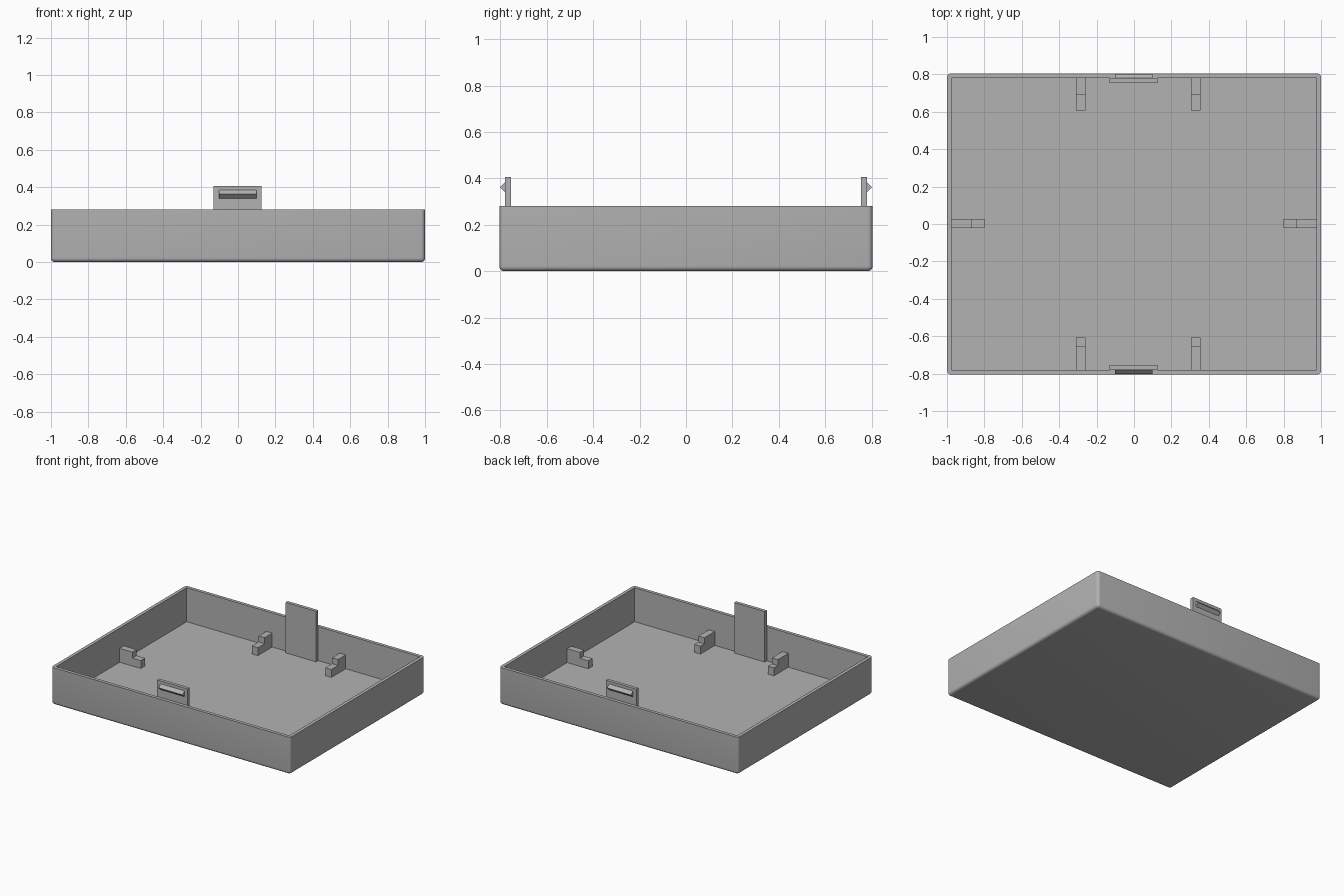
import bpy
import bmesh
from mathutils import Vector

default = bpy.data.objects.get("Cube")
if default:
    bpy.data.objects.remove(default, do_unlink=True)

HALF_X, HALF_Y, HEIGHT = 1.0, 0.805, 0.282
WALL, FLOOR = 0.025, 0.025
IN_X, IN_Y = HALF_X - WALL, HALF_Y - WALL
SINK = 0.004  # overlap that seats parts into the tray

grey = bpy.data.materials.new("light grey plastic")
grey.use_nodes = True
color = (0.45, 0.45, 0.45, 1)
grey.diffuse_color = color
grey.node_tree.nodes["Principled BSDF"].inputs["Base Color"].default_value = color


def add_object(name, bm):
    bmesh.ops.recalc_face_normals(bm, faces=bm.faces)
    mesh = bpy.data.meshes.new(name)
    bm.to_mesh(mesh)
    bm.free()
    mesh.materials.append(grey)
    obj = bpy.data.objects.new(name, mesh)
    bpy.context.collection.objects.link(obj)
    return obj


def box(lo, hi):
    bm = bmesh.new()
    bmesh.ops.create_cube(bm, size=1)
    lo, hi = Vector(lo), Vector(hi)
    for v in bm.verts:
        v.co = (lo + hi) / 2 + v.co * (hi - lo)
    return bm


def prism(name, profile, start, width, place):
    """Extrude a 2D profile sideways; place maps (side, out, z) to a point."""
    bm = bmesh.new()
    face = bm.faces.new([bm.verts.new(place(start, o, z)) for o, z in profile])
    moved = bmesh.ops.extrude_face_region(bm, geom=[face])["geom"]
    shift = place(start + width, 0, 0) - place(start, 0, 0)
    bmesh.ops.translate(bm, vec=shift,
                        verts=[g for g in moved if isinstance(g, bmesh.types.BMVert)])
    return add_object(name, bm)


# Tray: rounded below and at the upright corners, hollowed with a sharp cavity
bm = box((-HALF_X, -HALF_Y, 0), (HALF_X, HALF_Y, HEIGHT))
rounded = [e for e in bm.edges if min(v.co.z for v in e.verts) < 0.01]
bmesh.ops.bevel(bm, geom=rounded, offset=0.022, segments=5, profile=0.5,
                affect='EDGES')
tray = add_object("tray", bm)
cavity = add_object("cavity_cutter", box((-IN_X, -IN_Y, FLOOR), (IN_X, IN_Y, 1)))
cavity.hide_render = True
cut = tray.modifiers.new("hollow", 'BOOLEAN')
cut.operation, cut.solver, cut.object = 'DIFFERENCE', 'EXACT', cavity
bpy.context.view_layer.objects.active = tray
tray.select_set(True)
bpy.ops.object.modifier_apply(modifier=cut.name)
bpy.data.objects.remove(cavity, do_unlink=True)
bpy.ops.object.shade_smooth_by_angle(angle=0.6)


def support_profile(wall, step, tip):
    """Stepped rest: tall next to the wall, low at the inner end."""
    low, high = 0.085, 0.13
    base = FLOOR - SINK
    return [(wall + SINK, base), (wall + SINK, high), (step, high),
            (step, low), (tip, low), (tip, base)]


# Snap clips and stepped supports along the front and back walls
for side, label, step in ((-1, "front", 0.655), (1, "back", 0.69)):
    def along_x(s, o, z, side=side):
        return Vector((s, side * o, z))

    plate = [(IN_Y - WALL, FLOOR - SINK), (IN_Y, FLOOR - SINK),
             (IN_Y, 0.407), (IN_Y - WALL, 0.407)]
    prism(label + "_clip_plate", plate, -0.13, 0.255, along_x)
    catch = [(IN_Y - SINK, 0.341), (IN_Y, 0.341), (0.802, 0.363),
             (IN_Y, 0.385), (IN_Y - SINK, 0.385)]
    prism(label + "_clip_catch", catch, -0.102, 0.2, along_x)
    for start, hand in ((-0.31, "right"), (0.305, "left")):
        prism(f"{label}_{hand}_support", support_profile(IN_Y, step, 0.608),
              start, 0.05, along_x)

# Stepped supports on the two end walls
for side, label in ((-1, "right"), (1, "left")):
    def along_y(s, o, z, side=side):
        return Vector((side * o, s, z))

    prism(label + "_end_support", support_profile(IN_X, 0.868, 0.798),
          -0.022, 0.05, along_y)
